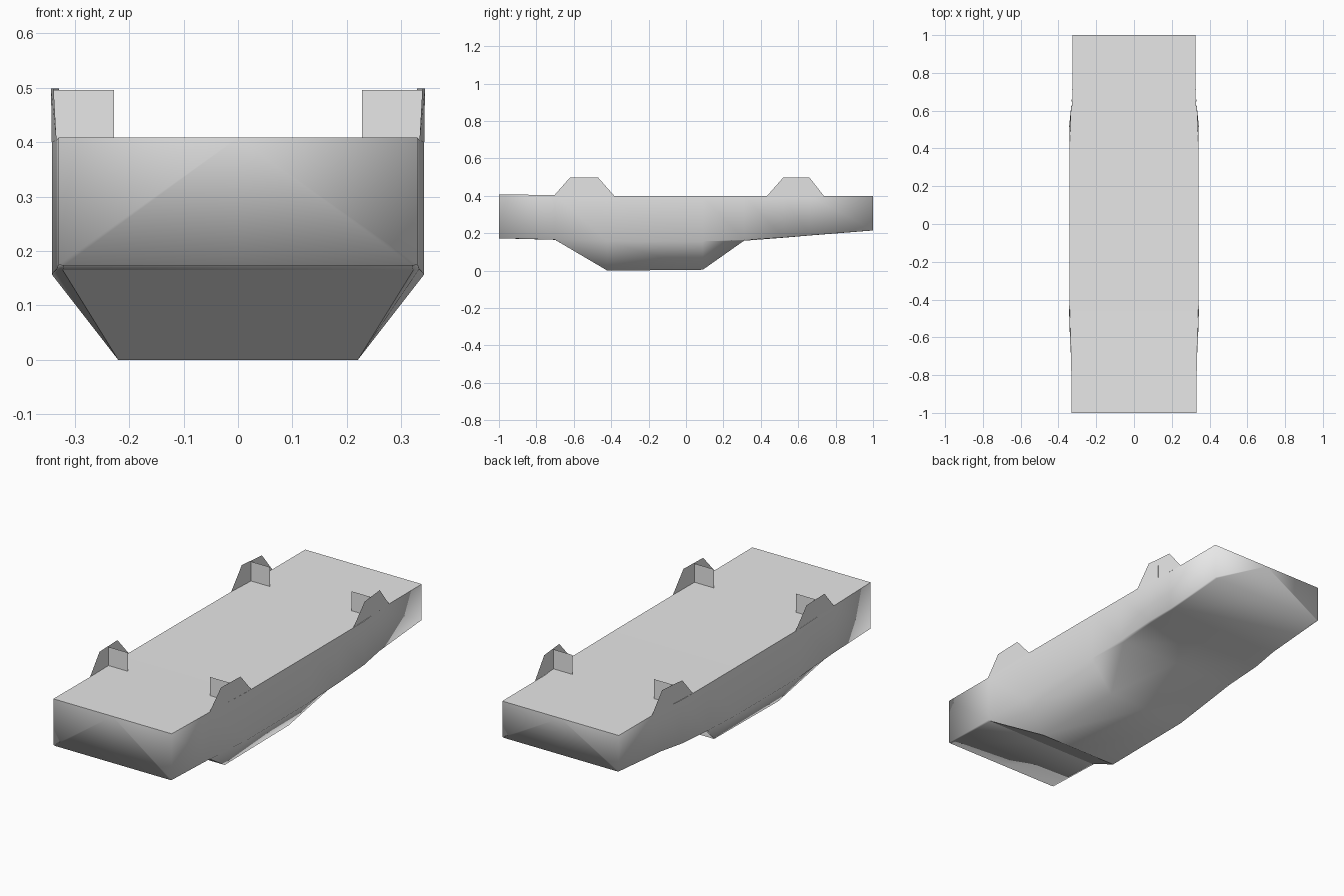
import bpy
import bmesh

cube = bpy.data.objects.get("Cube")
if cube:
    bpy.data.objects.remove(cube, do_unlink=True)

grey = bpy.data.materials.new("plain_grey")
grey.use_nodes = True
GREY = (0.8, 0.8, 0.8, 1)
grey.diffuse_color = GREY
grey.node_tree.nodes["Principled BSDF"].inputs["Base Color"].default_value = GREY


def finish(bm, name):
    mesh = bpy.data.meshes.new(name)
    bm.to_mesh(mesh)
    bm.free()
    mesh.materials.append(grey)
    obj = bpy.data.objects.new(name, mesh)
    bpy.context.collection.objects.link(obj)
    return obj


# Hull stations: y, top z, half width, chine z, keel half width, keel z
STATIONS = [
    (-1.0, 0.408, 0.33, 0.175, 0.32, 0.173),
    (-0.7, 0.404, 0.333, 0.167, 0.322, 0.165),
    (-0.42, 0.40, 0.342, 0.157, 0.22, 0.0),
    (0.09, 0.399, 0.342, 0.157, 0.22, 0.005),
    (0.31, 0.398, 0.341, 0.165, 0.325, 0.16),
    (0.52, 0.398, 0.34, 0.178, 0.325, 0.176),
    (0.66, 0.398, 0.326, 0.19, 0.315, 0.188),
    (1.0, 0.398, 0.325, 0.217, 0.315, 0.215),
]


def half_width(y):
    for a, b in zip(STATIONS, STATIONS[1:]):
        if a[0] <= y <= b[0]:
            return a[2] + (b[2] - a[2]) * (y - a[0]) / (b[0] - a[0])
    return STATIONS[-1][2]


# Hull lofted through the stations
bm = bmesh.new()
rings = []
for y, top, w, chine, k, keel in STATIONS:
    section = [(0, top), (w, top), (w, chine), (k, keel),
               (0, keel), (-k, keel), (-w, chine), (-w, top)]
    rings.append([bm.verts.new((x, y, z)) for x, z in section])
n = len(rings[0])
decks, ramp = [], []
for s, (a, b) in enumerate(zip(rings, rings[1:])):
    for i in range(n):
        j = (i + 1) % n
        f = bm.faces.new((a[i], a[j], b[j], b[i]))
        f.smooth = True
        if i in (0, n - 1):
            decks.append(f)
        elif s == 1 and i in (3, 4):
            ramp.append(f)
# End caps fan out from the middle of the top edge
for ring in (rings[0], rings[-1]):
    for i in range(1, n - 1):
        bm.faces.new((ring[0], ring[i], ring[i + 1])).smooth = True
bmesh.ops.recalc_face_normals(bm, faces=bm.faces)
# Crisp edges round the flat deck and the front ramp
for group in (decks, ramp):
    for f in group:
        for e in f.edges:
            if any(g not in group for g in e.link_faces):
                e.smooth = False
finish(bm, "hull")

# Four corner brackets: a side plate along the hull edge and a cross plate
BRACKETS = {
    "front": ((-0.71, -0.62, -0.47, -0.38), -0.55),
    "rear": ((0.43, 0.52, 0.66, 0.74), 0.58),
}
for end, (ys, cross_y) in BRACKETS.items():
    for side, sx in (("left", 1), ("right", -1)):
        bm = bmesh.new()
        plate = [(sx * (half_width(y) + (0.003 if up else 0)), y, 0.498 if up else 0.396)
                 for y, up in zip(ys, (0, 1, 1, 0))]
        bm.faces.new([bm.verts.new(p) for p in plate])
        outer = half_width(cross_y)
        cross = [(0.228, 0.396), (outer, 0.396), (outer, 0.496), (0.228, 0.496)]
        bm.faces.new([bm.verts.new((sx * x, cross_y, z)) for x, z in cross])
        finish(bm, f"{end}_{side}_bracket")
